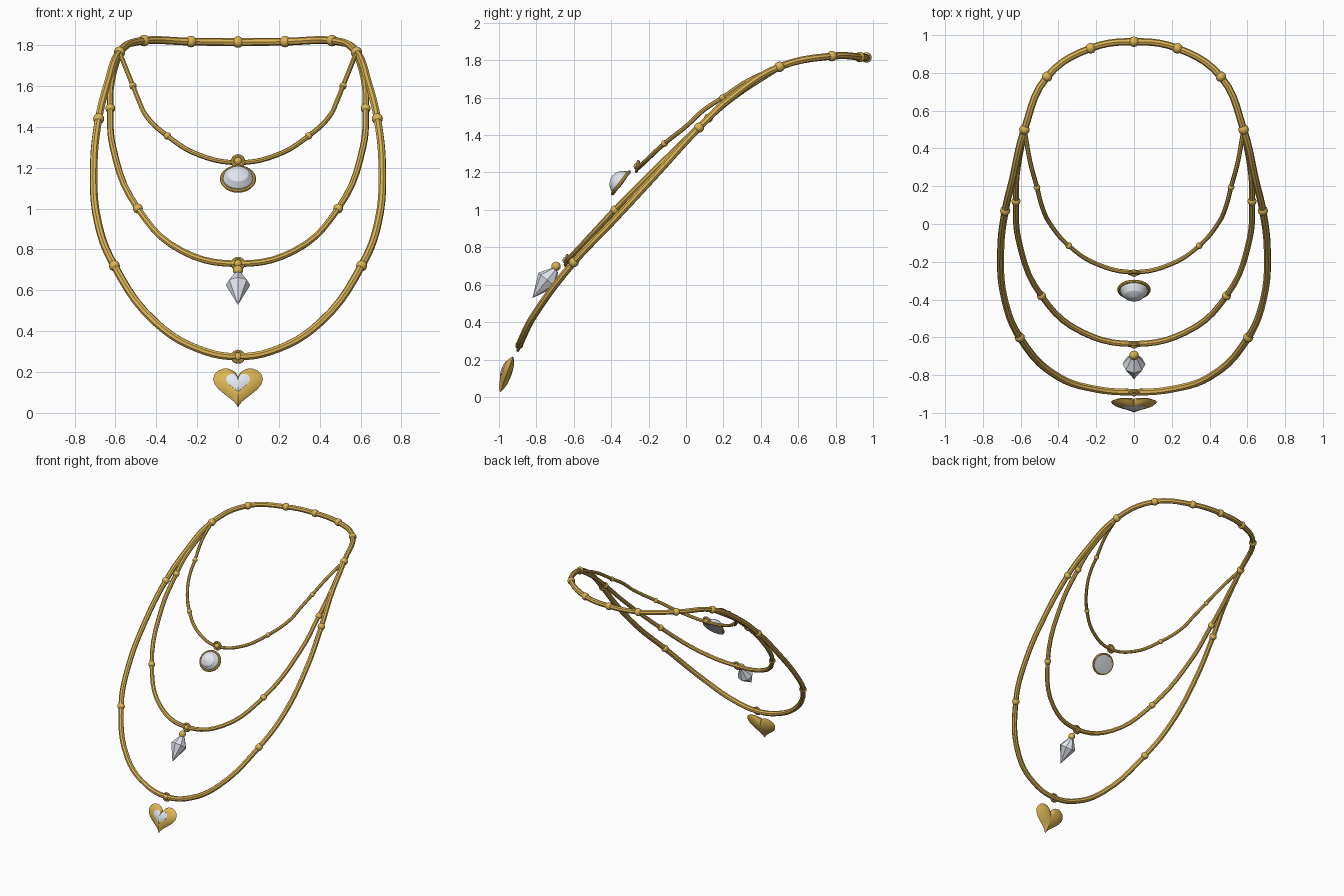
import bpy, bmesh, math
from mathutils import Vector, Matrix

if "Cube" in bpy.data.objects:
    bpy.data.objects.remove(bpy.data.objects["Cube"])


def material(name, colour):
    m = bpy.data.materials.new(name)
    m.diffuse_color = colour
    m.use_nodes = True
    m.node_tree.nodes["Principled BSDF"].inputs["Base Color"].default_value = m.diffuse_color
    return m


GOLD = material("gold", (0.72, 0.46, 0.09, 1))
GEM = material("gem", (0.76, 0.79, 0.86, 1))


def finish(obj, angle=40):
    bpy.ops.object.select_all(action='DESELECT')
    obj.select_set(True)
    bpy.context.view_layer.objects.active = obj
    if obj.type == 'CURVE':
        bpy.ops.object.convert(target='MESH')
    bpy.ops.object.shade_smooth_by_angle(angle=math.radians(angle))


def strand(name, half, radius, cyclic=False):
    """Tube through a half path ending on x = 0, mirrored to the other side."""
    other = [(-x, y, z) for x, y, z in reversed(half) if x > 0]
    pts = half + other
    cu = bpy.data.curves.new(name, 'CURVE')
    cu.dimensions = '3D'
    cu.resolution_u = 5
    cu.bevel_depth = radius
    cu.bevel_resolution = 2
    cu.use_fill_caps = True
    sp = cu.splines.new('BEZIER')
    sp.bezier_points.add(len(pts) - 1)
    sp.use_cyclic_u = cyclic
    for b, p in zip(sp.bezier_points, pts):
        b.co = p
        b.handle_left_type = b.handle_right_type = 'AUTO'
    obj = bpy.data.objects.new(name, cu)
    bpy.context.collection.objects.link(obj)
    cu.materials.append(GOLD)
    finish(obj)


def bead(name, p, r):
    for s in ((1, -1) if p[0] else (1,)):
        bpy.ops.mesh.primitive_uv_sphere_add(segments=12, ring_count=8, radius=r,
                                             location=(p[0] * s, p[1], p[2]))
        o = bpy.context.object
        o.name = name
        o.data.materials.append(GOLD)
        finish(o)


def torus(name, matrix, major, minor, seg=20):
    bpy.ops.mesh.primitive_torus_add(major_radius=major, minor_radius=minor,
                                     major_segments=seg, minor_segments=8)
    o = bpy.context.object
    o.name = name
    o.matrix_world = matrix
    o.data.materials.append(GOLD)
    finish(o)


def frame(origin, up):
    """Pendant space: local x = across, y = up along the pendant, z = outward."""
    v = Vector(up).normalized()
    x = Vector((1, 0, 0))
    n = x.cross(v)
    m = Matrix((x, v, n)).transposed().to_4x4()
    m.translation = Vector(origin)
    return m


def loft(name, rings, matrix, mat, angle):
    """Skin between closed rings of equal length and cap both ends."""
    bm = bmesh.new()
    loops = [[bm.verts.new(matrix @ Vector(p)) for p in r] for r in rings]
    n = len(loops[0])
    for a, b in zip(loops, loops[1:]):
        for i in range(n):
            j = (i + 1) % n
            bm.faces.new((a[i], a[j], b[j], b[i]))
    bm.faces.new(loops[0])
    bm.faces.new(loops[-1])
    bmesh.ops.remove_doubles(bm, verts=bm.verts, dist=1e-5)
    bmesh.ops.recalc_face_normals(bm, faces=bm.faces)
    me = bpy.data.meshes.new(name)
    bm.to_mesh(me)
    bm.free()
    o = bpy.data.objects.new(name, me)
    bpy.context.collection.objects.link(o)
    me.materials.append(mat)
    finish(o, angle)


# Chains: the long one closes round the neck, the others branch off it
shoulder = (0.58, 0.50, 1.765)
strand("long_chain", [(0, 0.965, 1.815), (0.23, 0.93, 1.817), (0.46, 0.78, 1.822), shoulder,
                      (0.642, 0.24, 1.6), (0.682, 0.07, 1.44), (0.706, -0.15, 1.2),
                      (0.685, -0.4, 0.93), (0.605, -0.6, 0.72), (0.40, -0.81, 0.44),
                      (0.2, -0.875, 0.315), (0, -0.89, 0.275)][::1], 0.019, True)
strand("middle_chain", [shoulder, (0.622, 0.25, 1.6), (0.625, 0.12, 1.49), (0.612, -0.08, 1.3),
                        (0.49, -0.38, 1.0), (0.27, -0.575, 0.79), (0, -0.635, 0.73)], 0.016)
strand("short_chain", [shoulder, (0.55, 0.33, 1.69), (0.514, 0.195, 1.6), (0.486, 0.09, 1.53),
                       (0.45, 0.01, 1.455), (0.345, -0.115, 1.355), (0.19, -0.215, 1.262),
                       (0, -0.255, 1.225)], 0.012)

# Beads along the chains
for p in [(0, 0.965, 1.815), (0.23, 0.93, 1.817), (0.46, 0.78, 1.822), shoulder]:
    bead("neck_bead", p, 0.028)
for p in [(0.682, 0.07, 1.44), (0.605, -0.6, 0.72)]:
    bead("long_chain_bead", p, 0.027)
for p in [(0.625, 0.12, 1.49), (0.49, -0.38, 1.0)]:
    bead("middle_chain_bead", p, 0.024)
for p in [(0.514, 0.195, 1.6), (0.345, -0.115, 1.355)]:
    bead("short_chain_bead", p, 0.018)

# Ring and bead at the front of each chain
for p in [(0, -0.893, 0.275), (0, -0.64, 0.73), (0, -0.26, 1.232)]:
    torus("pendant_ring", frame(p, (0, 0.2, 1)), 0.026, 0.009)
    bead("ring_bead", p, 0.02)


def oval(rx, ry, h, n=20):
    return [(rx * math.cos(2 * math.pi * i / n), ry * math.sin(2 * math.pi * i / n), h)
            for i in range(n)]


# Oval pendant: rim and domed stone
m = frame((0, -0.348, 1.145), (0, 0.095, 0.125))
loft("oval_stone", [oval(0.076 * s, 0.07 * s, h) for s, h in
                    [(0, -0.012), (1, -0.006), (0.95, 0.015), (0.68, 0.042), (0.3, 0.056), (0, 0.06)]],
     m, GEM, 25)
torus("oval_rim", m @ Matrix.Diagonal((1, 0.92, 1, 1)), 0.08, 0.009, 24)

# Drop pendant: faceted stone under a bead
m = frame((0, -0.755, 0.61), (0, 0.13, 0.16))


def girdle(r, h, n=8):
    return [(r * math.sin(2 * math.pi * i / n), h, r * math.cos(2 * math.pi * i / n))
            for i in range(n)]


loft("drop_stone", [girdle(r, h) for r, h in [(0, -0.105), (0.06, 0.02), (0.02, 0.088), (0, 0.09)]],
     m, GEM, 15)
bead("drop_bead", (0, -0.695, 0.698), 0.025)


# Heart pendant: bevelled gold body with a small heart stone in front
def heart(s, h, lift=0, n=32):
    out = []
    for i in range(n):
        t = 2 * math.pi * i / n
        x = 16 * math.sin(t) ** 3
        y = 13 * math.cos(t) - 5 * math.cos(2 * t) - 2 * math.cos(3 * t) - math.cos(4 * t)
        out.append((s * 0.122 * x / 16, s * (0.0071 * y + 0.012) + lift, h))
    return out


m = frame((0, -0.957, 0.127), (0, 0.07, 0.195))
loft("heart_body", [heart(s, h, l) for s, h, l in
                    [(0, -0.026, 0), (0.5, -0.022, 0), (0.85, -0.01, 0), (1, 0, 0),
                     (0.85, 0.012, 0), (0.48, 0.026, 0.012)]], m, GOLD, 50)
loft("heart_stone", [heart(s, h, 0.012) for s, h in
                     [(0.48, 0.02), (0.48, 0.027), (0.25, 0.034), (0, 0.036)]], m, GEM, 25)
